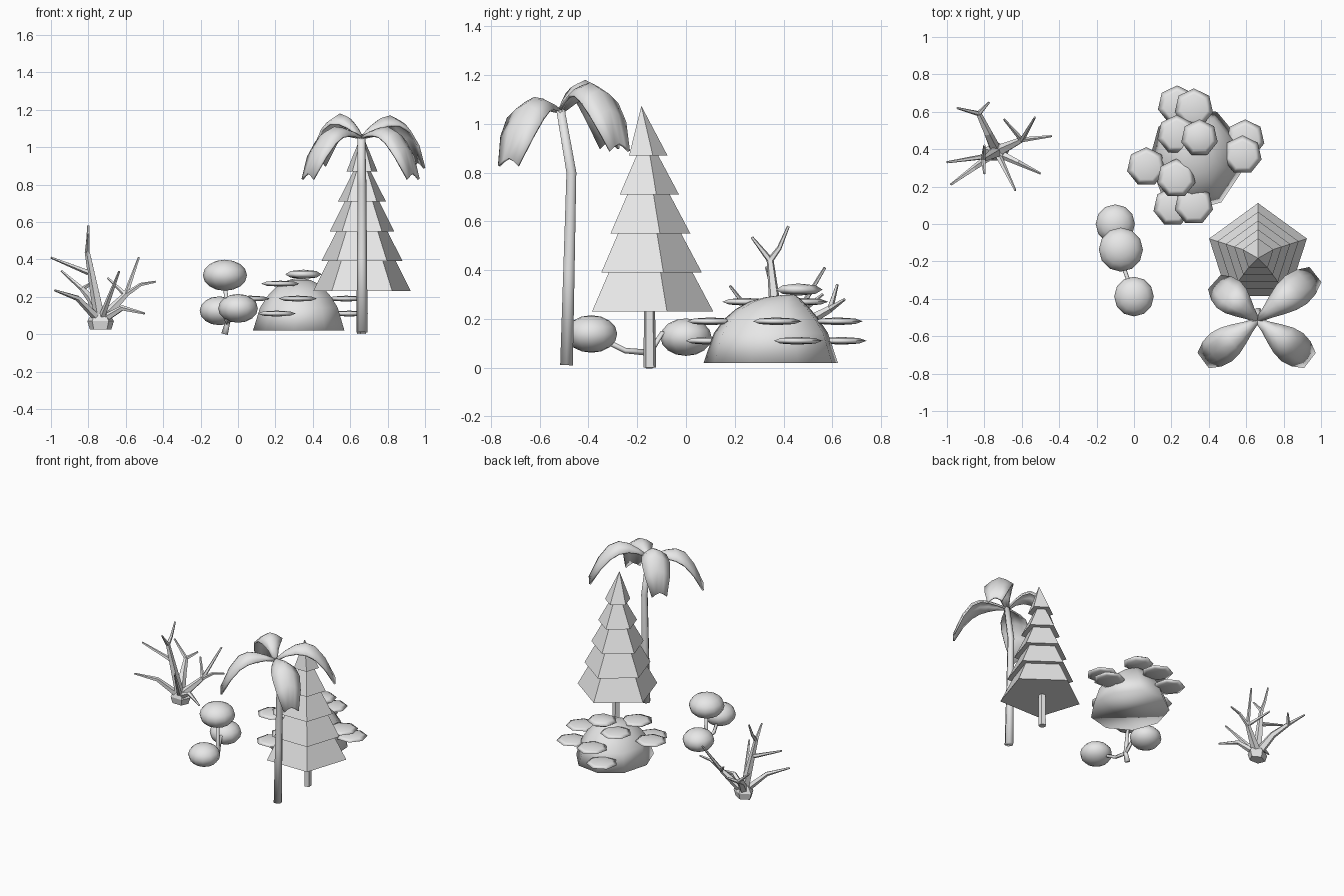
import bpy, bmesh, math
from mathutils import Vector

cube = bpy.data.objects.get("Cube")
if cube:
    bpy.data.objects.remove(cube)

grey = bpy.data.materials.new("light grey")
grey.use_nodes = True
grey.diffuse_color = (0.8, 0.8, 0.8, 1)
grey.node_tree.nodes["Principled BSDF"].inputs["Base Color"].default_value = grey.diffuse_color


def finish(bm, name, smooth=True):
    """Turn a bmesh into a coloured object."""
    bmesh.ops.recalc_face_normals(bm, faces=bm.faces)
    for face in bm.faces:
        face.smooth = smooth
    mesh = bpy.data.meshes.new(name)
    bm.to_mesh(mesh)
    bm.free()
    mesh.materials.append(grey)
    obj = bpy.data.objects.new(name, mesh)
    bpy.context.collection.objects.link(obj)
    return obj


def bridge(bm, rings, closed=True):
    """Fill the strips between neighbouring rows of vertices."""
    for low, high in zip(rings, rings[1:]):
        for i in range(0 if closed else 1, len(low)):
            bm.faces.new((low[i - 1], low[i], high[i], high[i - 1]))


def circle(sides, start=0.0):
    angles = [start + math.tau * i / sides for i in range(sides)]
    return [(math.cos(angle), math.sin(angle)) for angle in angles]


def solid(name, outlines, smooth):
    """Closed solid through a stack of outlines."""
    bm = bmesh.new()
    rings = [[bm.verts.new(point) for point in outline] for outline in outlines]
    bridge(bm, rings)
    bm.faces.new(rings[0])
    bm.faces.new(rings[-1])
    bmesh.ops.remove_doubles(bm, verts=bm.verts, dist=0.0005)
    return finish(bm, name, smooth)


def tube(name, path, start_radius, end_radius, smooth=True, sides=5):
    """Tapered tube swept along a path."""
    points = [Vector(point) for point in path]
    last = len(points) - 1
    outlines = []
    for k, point in enumerate(points):
        ahead = (points[min(k + 1, last)] - points[max(k - 1, 0)]).normalized()
        side = ahead.cross(Vector((0, 1, 0.01))).normalized()
        up = side.cross(ahead)
        radius = start_radius + (end_radius - start_radius) * k / last
        outlines.append([point + (side * c + up * s) * radius for c, s in circle(sides)])
    return solid(name, outlines, smooth)


def loft(name, levels, sides, start, smooth):
    """Stack of level ellipses, each a centre with its x and y radii."""
    outlines = [[Vector(centre) + Vector((rx * c, ry * s, 0)) for c, s in circle(sides, start)]
                for centre, rx, ry in levels]
    return solid(name, outlines, smooth)


def blob(name, centre, radius, height, segments, rows):
    """Squashed ball."""
    bm = bmesh.new()
    bmesh.ops.create_uvsphere(bm, u_segments=segments, v_segments=rows, radius=1)
    bmesh.ops.scale(bm, vec=(radius, radius, height), verts=bm.verts)
    bmesh.ops.translate(bm, vec=centre, verts=bm.verts)
    return finish(bm, name)


# Layered conifer: five pentagonal skirts, one corner towards the back
tree_x, tree_y = 0.663, -0.163
skirt_count = 5
for i in range(skirt_count):
    bottom = 0.23 + 0.16 * i
    top = bottom + 0.16
    radius = 0.275 - 0.047 * i
    top_radius = radius - 0.085
    tip_y = tree_y
    if i == skirt_count - 1:
        top, top_radius, tip_y = 1.073, 0, tree_y - 0.02
    loft(f"conifer_skirt_{i}", [((tree_x, tree_y, bottom), radius, radius),
                                ((tree_x, tip_y, top), top_radius, top_radius)],
         5, math.pi / 2, False)
tube("conifer_trunk", [(tree_x, -0.148, 0), (tree_x, -0.15, 0.25)], 0.027, 0.024, False)

# Palm trunk, leaning forward at the top
crown = Vector((0.66, -0.515, 1.06))
tube("palm_trunk", [(tree_x, -0.49, 0.01), (tree_x, -0.48, 0.4), (tree_x, -0.47, 0.8), crown],
     0.03, 0.02, sides=6)


def frond(name, tip_x, tip_y, peak, rows=7, columns=5):
    """Leaf that rises from the crown, arches across and droops to its tip."""
    bm = bmesh.new()
    along = Vector((tip_x, tip_y, 0)) - crown
    along.z = 0
    across = along.orthogonal() if along.length == 0 else along.cross(Vector((0, 0, 1))).normalized()
    strips = []
    for i in range(rows):
        t = i / (rows - 1)
        rise = math.sin(math.pi * min(t, 0.5))
        droop = max(t - 0.5, 0) ** 2
        width = 0.015 + 0.08 * math.sin(math.pi * t ** 1.3 * 0.85)
        ridge = crown + along * t
        ridge.z += (peak - crown.z) * rise - droop
        strip = []
        for j in range(columns):
            k = 2 * j / (columns - 1) - 1
            arch = Vector((0, 0, abs(k) ** 1.5 * width * 0.6))
            strip.append(bm.verts.new(ridge + across * k * width - arch))
        strips.append(strip)
    bridge(bm, strips, closed=False)
    leaf = finish(bm, name)
    leaf.modifiers.new("thickness", "SOLIDIFY").thickness = 0.012


frond("front_right_frond", 0.37, -0.73, 1.11)
frond("front_left_frond", 0.94, -0.73, 1.11)
frond("back_right_frond", 0.43, -0.31, 1.18)
frond("back_left_frond", 0.97, -0.27, 1.17)

# Mound: rings shrink upwards and drift back towards the peak
mound = []
for k in range(7):
    size = 1 - 0.15 * k
    height = 0.02 + 0.28 * (1 - size ** 2) ** 0.65
    centre = (0.33, 0.35 + 0.1 * (1 - size) ** 3, height)
    mound.append((centre, 0.25 * size, 0.28 * size))
loft("mound", mound, 9, 0.4, True)

# Flat shelf caps in three tiers: name, height, distance out, compass angles
tiers = [("low", 0.11, 0.29, (108, 19, 247)),
         ("middle", 0.19, 0.26, (90, 2, 192, 270)),
         ("high", 0.27, 0.15, (128, 231))]
for tier, height, reach, angles in tiers:
    for i, angle in enumerate(angles):
        turn = math.radians(angle)
        spot = (0.32 + reach * math.cos(turn), 0.36 + reach * math.sin(turn), height)
        blob(f"{tier}_shelf_cap_{i}", spot, 0.105, 0.016, 7, 4)
blob("top_cap", (0.35, 0.46, 0.32), 0.1, 0.025, 7, 4)

# Three-ball shrub on a forked stem
back_ball, top_ball, front_ball = (-0.1, 0, 0.125), (-0.07, -0.137, 0.315), (0, -0.388, 0.138)
blob("back_ball", back_ball, 0.105, 0.077, 12, 8)
blob("top_ball", top_ball, 0.118, 0.083, 12, 8)
blob("front_ball", front_ball, 0.106, 0.077, 12, 8)
fork = (-0.055, -0.15, 0.06)
tube("shrub_stem", [(-0.07, -0.15, 0), fork, top_ball], 0.02, 0.01)
tube("shrub_front_branch", [fork, (-0.05, -0.25, 0.07), front_ball], 0.014, 0.01)
tube("shrub_back_branch", [fork, (-0.07, -0.1, 0.14), back_ball], 0.014, 0.01)


def limb(name, start, tip, thickness, bend=0.0, end=0.006):
    """Bare branch that bows up or down at its middle; returns its tip."""
    start, tip = Vector(start), Vector(tip)
    middle = (start + tip) / 2 + Vector((0, 0, bend))
    tube(f"bare_tree_{name}", [start, middle, tip], thickness, end, False)
    return tip


# Bare tree: flared foot
foot = Vector((-0.735, 0.385, 0.07))
loft("bare_tree_foot", [(foot - Vector((0, 0, 0.045)), 0.06, 0.045), (foot, 0.075, 0.055),
                        (foot + Vector((0, 0, 0.045)), 0.045, 0.035)], 5, 0.3, False)

# Upright trunk and its twigs
trunk_top = limb("trunk", foot, (-0.805, 0.345, 0.44), 0.034, end=0.015)
limb("top_back_twig", trunk_top, (-0.8, 0.42, 0.58), 0.014, -0.02)
limb("top_front_twig", trunk_top, (-0.8, 0.27, 0.535), 0.014)
limb("upper_right_limb", (-0.8, 0.36, 0.33), (-1, 0.33, 0.41), 0.015)
limb("lower_right_limb", foot, (-0.98, 0.21, 0.235), 0.025, 0.04)

# Back limb and its twigs
back_fork = limb("back_limb", foot, (-0.83, 0.59, 0.24), 0.032, 0.03, 0.015)
limb("back_right_twig", back_fork, (-0.945, 0.62, 0.34), 0.014)
limb("back_left_twig", back_fork, (-0.775, 0.65, 0.28), 0.014)

# Left limb and its twigs
left_fork = limb("left_limb", foot, (-0.6, 0.45, 0.21), 0.034, end=0.016)
limb("left_high_twig", left_fork, (-0.53, 0.57, 0.41), 0.014)
limb("left_inner_twig", left_fork, (-0.695, 0.56, 0.3), 0.014)
limb("left_outer_twig", left_fork, (-0.44, 0.47, 0.28), 0.014, 0.02)
limb("left_front_limb", foot, (-0.5, 0.27, 0.11), 0.025, 0.05)
limb("front_twig", foot, (-0.635, 0.18, 0.335), 0.02)
